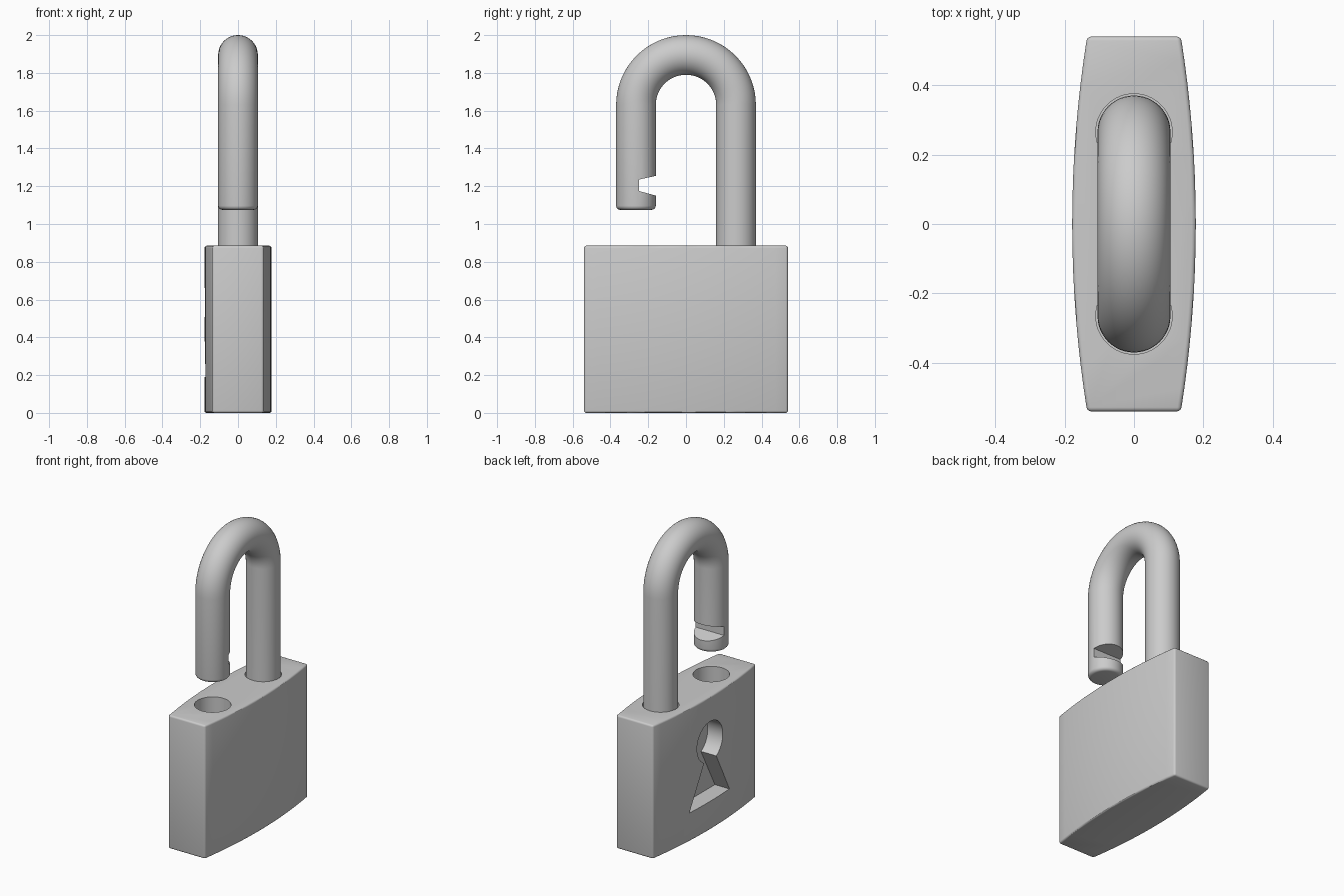
import bpy, bmesh, math
from mathutils import Vector

if "Cube" in bpy.data.objects:
    bpy.data.objects.remove(bpy.data.objects["Cube"])

grey = bpy.data.materials.new("plain grey")
grey.diffuse_color = (0.6, 0.6, 0.6, 1)
grey.use_nodes = True
grey.node_tree.nodes["Principled BSDF"].inputs["Base Color"].default_value = grey.diffuse_color

LEG_Y, TUBE_R, BODY_H, ARC_Z = 0.265, 0.105, 0.885, 1.63


def make_object(name, bm):
    bmesh.ops.recalc_face_normals(bm, faces=bm.faces)
    mesh = bpy.data.meshes.new(name)
    bm.to_mesh(mesh)
    bm.free()
    mesh.materials.append(grey)
    ob = bpy.data.objects.new(name, mesh)
    bpy.context.collection.objects.link(ob)
    return ob


def loft(name, rings):
    """Skin a list of equal point rings and cap both ends."""
    bm = bmesh.new()
    loops = [[bm.verts.new(p) for p in ring] for ring in rings]
    n = len(loops[0])
    for a, b in zip(loops, loops[1:]):
        for i in range(n):
            j = (i + 1) % n
            bm.faces.new((a[i], a[j], b[j], b[i]))
    bm.faces.new(loops[0])
    bm.faces.new(loops[-1])
    return make_object(name, bm)


def prism_x(name, yz, x0, x1):
    return loft(name, [[(x, y, z) for y, z in yz] for x in (x0, x1)])


def tube_ring(y, z, angle, r, n=48):
    """Circle around a path point; angle tilts its in-plane axis."""
    side = Vector((0, math.cos(angle), math.sin(angle)))
    return [Vector((0, y, z)) + Vector((r * math.cos(t), 0, 0)) + side * (r * math.sin(t))
            for t in (2 * math.pi * i / n for i in range(n))]


def select(ob):
    bpy.ops.object.select_all(action='DESELECT')
    bpy.context.view_layer.objects.active = ob
    ob.select_set(True)


def cut(ob, cutter):
    cutter.hide_render = True
    mod = ob.modifiers.new("cut", 'BOOLEAN')
    mod.operation, mod.solver, mod.object = 'DIFFERENCE', 'EXACT', cutter
    select(ob)
    bpy.ops.object.modifier_apply(modifier=mod.name)
    bpy.data.objects.remove(cutter)


def smooth(ob):
    select(ob)
    bpy.ops.object.shade_smooth_by_angle(angle=math.radians(30))


# Body: block with gently bulging broad sides
N = 16
ys = [-0.54 + 1.08 * i / N for i in range(N + 1)]
right = [(0.135 + 0.043 * (1 - (y / 0.54) ** 2), y) for y in ys]
outline = right + [(-x, y) for x, y in reversed(right)]
body = loft("lock_body", [[(x, y, z) for x, y in outline] for z in (0, BODY_H)])
bevel = body.modifiers.new("soft edges", 'BEVEL')
bevel.width, bevel.segments, bevel.limit_method = 0.012, 3, 'ANGLE'
select(body)
bpy.ops.object.modifier_apply(modifier=bevel.name)

# Two sockets for the shackle legs
for y in (-LEG_Y, LEG_Y):
    cut(body, loft("socket_cutter", [tube_ring(y, z, 0, 0.11) for z in (0.58, 1.0)]))

# Keyhole: round top with a flared slot, on the -x side
R, CZ = 0.135, 0.585
a0 = math.asin(0.064 / R)
keyhole = [(-0.21, 0.19), (0.21, 0.19)]
for i in range(33):
    t = -math.pi / 2 + a0 + (2 * math.pi - 2 * a0) * i / 32
    keyhole.append((R * math.cos(t), CZ + R * math.sin(t)))
cut(body, prism_x("keyhole_cutter", keyhole, -0.3, -0.065))
smooth(body)

# Shackle: long leg, half-circle bend, short open leg with rounded tip
rings = [tube_ring(LEG_Y, 0.585, 0, TUBE_R)]
for i in range(33):
    t = math.pi * i / 32
    rings.append(tube_ring(LEG_Y * math.cos(t), ARC_Z + LEG_Y * math.sin(t), t, TUBE_R))
TIP, ROUND = 1.075, 0.022
for i in range(6):
    t = math.pi / 2 * i / 5
    rings.append(tube_ring(-LEG_Y, TIP + ROUND * (1 - math.sin(t)), math.pi,
                           TUBE_R - ROUND * (1 - math.cos(t))))
shackle = loft("shackle", rings)

# Latch notch on the inner side of the short leg
notch = [(-0.25, 1.175), (-0.25, 1.235), (-0.10, 1.268), (-0.10, 1.134)]
cut(shackle, prism_x("notch_cutter", notch, -0.2, 0.2))
smooth(shackle)
